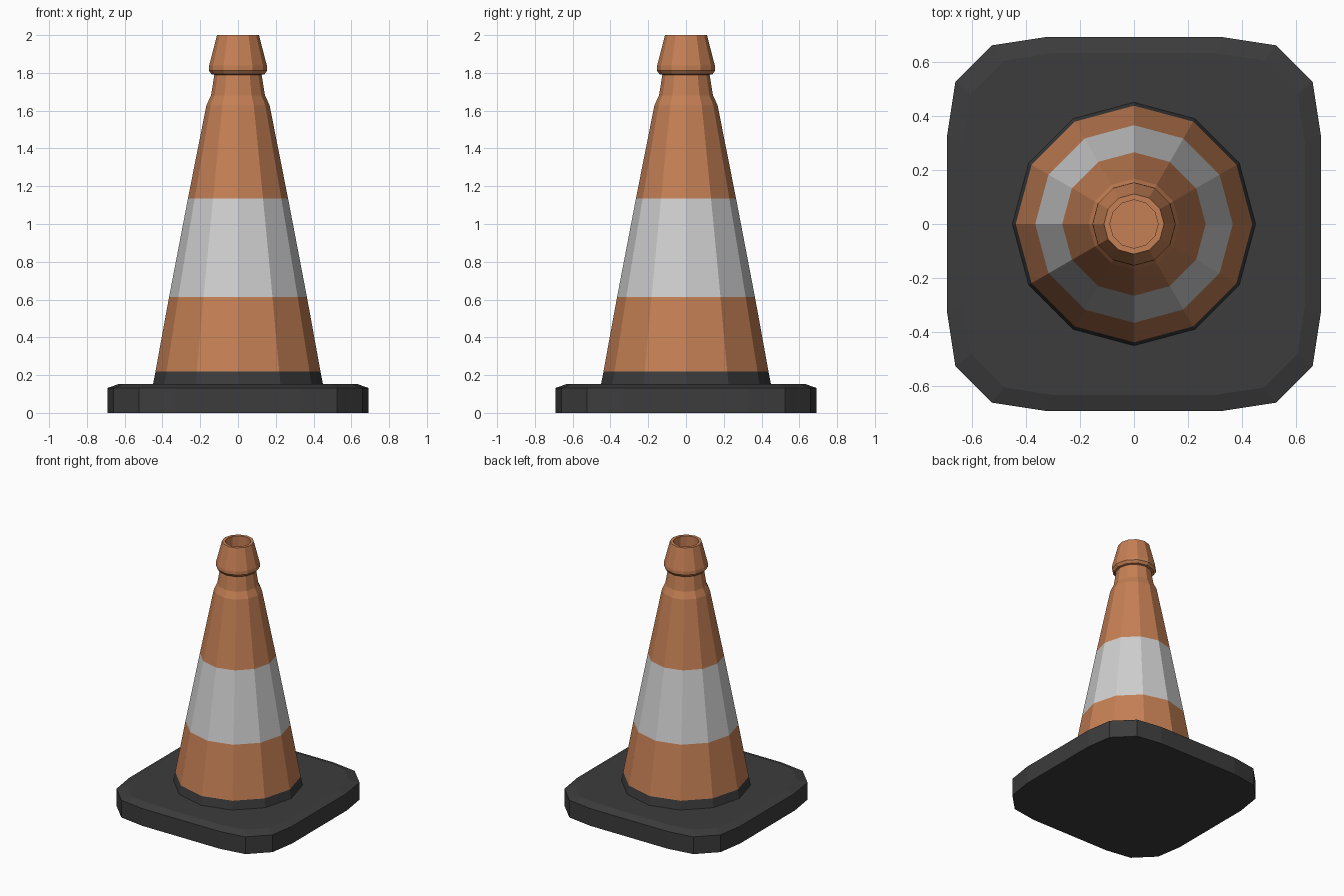
import bpy
import bmesh
import math

if "Cube" in bpy.data.objects:
    bpy.data.objects.remove(bpy.data.objects["Cube"])


def material(name, rgb):
    m = bpy.data.materials.new(name)
    m.diffuse_color = (*rgb, 1.0)
    m.use_nodes = True
    m.node_tree.nodes["Principled BSDF"].inputs["Base Color"].default_value = m.diffuse_color
    return m


orange = material("orange_plastic", (0.56, 0.215, 0.09))
white = material("reflective_white", (0.62, 0.62, 0.62))
black = material("black_rubber", (0.045, 0.045, 0.045))


def loft(name, rings, mats, rule):
    """Skin a stack of equal-length point rings, cap both ends, colour by face height."""
    bm = bmesh.new()
    loops = [[bm.verts.new(p) for p in ring] for ring in rings]
    n = len(loops[0])
    for a, b in zip(loops, loops[1:]):
        for i in range(n):
            j = (i + 1) % n
            bm.faces.new((a[i], a[j], b[j], b[i]))
    bm.faces.new(loops[0][::-1])
    bm.faces.new(loops[-1])
    for f in bm.faces:
        f.material_index = rule(f.calc_center_median().z)
    me = bpy.data.meshes.new(name)
    bm.to_mesh(me)
    bm.free()
    for m in mats:
        me.materials.append(m)
    ob = bpy.data.objects.new(name, me)
    bpy.context.collection.objects.link(ob)
    return ob


# Rubber base: square with rounded corners and a bevelled top edge
side = [(0.69, -0.33), (0.69, 0.33), (0.66, 0.525)]
outline = []
for k in range(4):
    c, s = round(math.cos(k * math.pi / 2)), round(math.sin(k * math.pi / 2))
    # each quarter turn adds one flat side and one corner cut
    outline += [(x * c - y * s, x * s + y * c) for x, y in side + [(0.525, 0.66)]]
base_rings = [[(x * k, y * k, z) for x, y in outline]
              for k, z in ((1, 0), (1, 0.132), (0.915, 0.153))]
loft("base", base_rings, [black], lambda z: 0)

# Twelve-sided cone with neck, collar and open top
SIDES = 12
profile = [(0.45, 0.15), (0.437, 0.218), (0.365, 0.613), (0.265, 1.135),
           (0.167, 1.63), (0.143, 1.68), (0.125, 1.79), (0.14, 1.793),
           (0.154, 1.812), (0.153, 1.838), (0.111, 2.0), (0.089, 2.0),
           (0.089, 1.84)]
cone_rings = [[(r * math.cos(2 * math.pi * i / SIDES),
                r * math.sin(2 * math.pi * i / SIDES), z) for i in range(SIDES)]
              for r, z in profile]


def band(z):
    if z < 0.218:
        return 2
    return 1 if 0.613 < z < 1.135 else 0


loft("cone", cone_rings, [orange, white, black], band)
